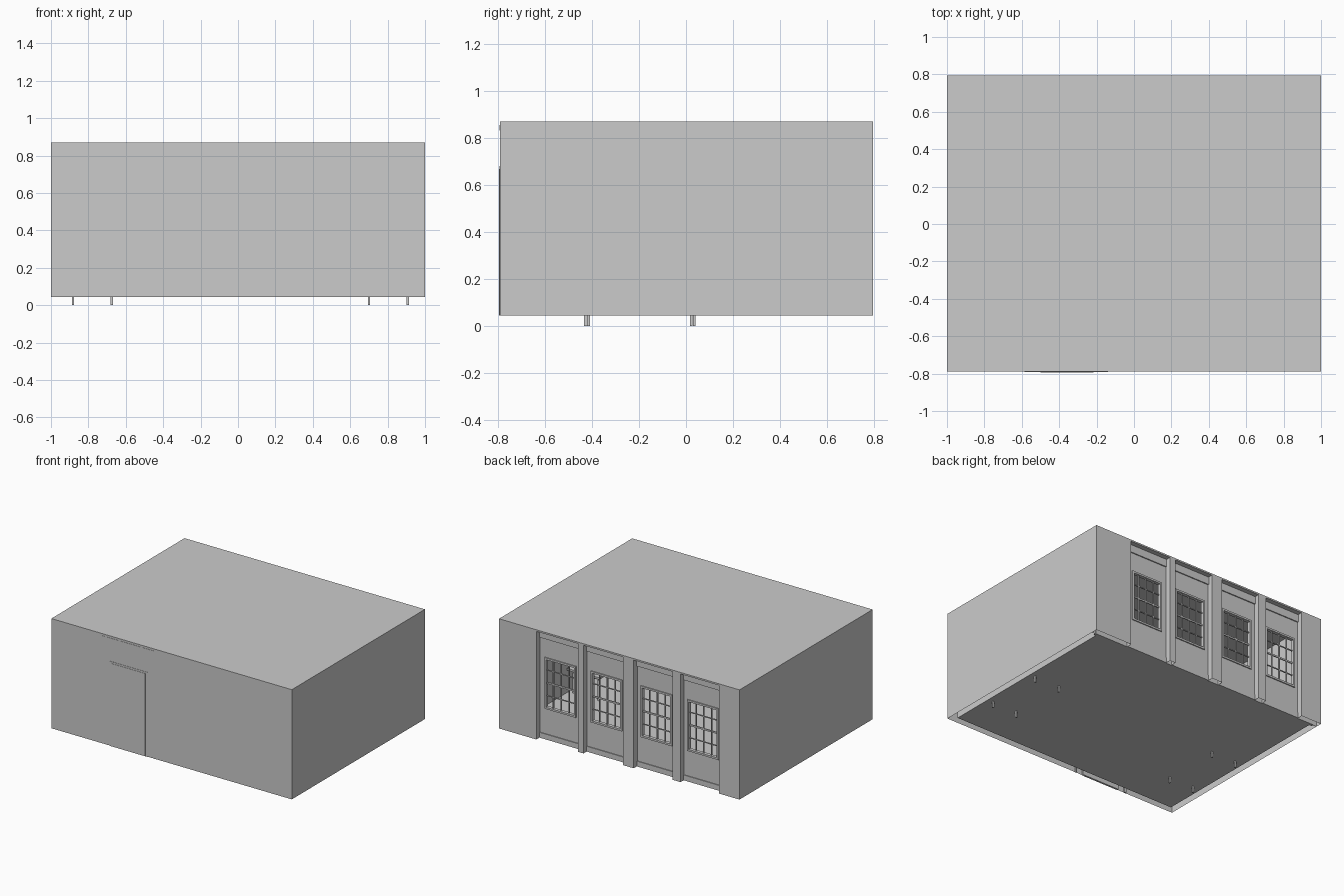
import bpy, bmesh
from mathutils import Vector

if "Cube" in bpy.data.objects:
    bpy.data.objects.remove(bpy.data.objects["Cube"])

Z0, Z1 = 0.045, 0.87          # shell bottom and top
YF, YB = -0.789, 0.793        # front and back planes
REC = 0.75                    # recessed window wall plane
WZ0, WZ1, WW = 0.275, 0.66, 0.26
# bays between the pillars on the back, as (x min, x max)
BAYS = [(-0.828, -0.51), (-0.445, -0.12), (-0.03, 0.297), (0.345, 0.69)]


def finish(name, bm):
    me = bpy.data.meshes.new(name)
    bm.to_mesh(me)
    bm.free()
    ob = bpy.data.objects.new(name, me)
    bpy.context.collection.objects.link(ob)
    return ob


def add_box(bm, a, b, skip=()):
    """Box from corner a to b; skip lists outward directions left open."""
    vs = bmesh.ops.create_cube(bm, size=1)['verts']
    for v in vs:
        v.co = Vector([a[i] + (v.co[i] + 0.5) * (b[i] - a[i]) for i in range(3)])
    faces = {f for v in vs for f in v.link_faces}
    for f in faces:
        f.normal_update()
    gone = [f for f in faces if any(f.normal.dot(Vector(d)) > 0.9 for d in skip)]
    bmesh.ops.delete(bm, geom=gone, context='FACES')


def boxes(name, items, skip=()):
    bm = bmesh.new()
    for a, b in items:
        add_box(bm, a, b, skip)
    return finish(name, bm)


DOWN, BACK = (0, 0, -1), (0, 1, 0)

# Outer shell, open below and at the back
boxes("outer_shell", [((-1, YF, Z0), (1, YB, Z1))], (DOWN, BACK))

# Inner room lining with floor and ceiling
room = boxes("room_lining", [((-0.95, -0.74, Z0 + 0.002), (0.95, REC - 0.012, 0.84))], (BACK,))

# Pillars and roof edge on the back
edges = [-1] + [x for bay in BAYS for x in bay] + [1]
boxes("back_pillars", [((edges[i], REC - 0.005, Z0), (edges[i + 1], YB, Z1))
                       for i in range(0, len(edges), 2)], (DOWN,))
boxes("roof_edge", [((x0, REC - 0.005, Z1 - 0.012), (x1, YB, Z1)) for x0, x1 in BAYS])

# Recessed back wall with window openings
wins = [((x0 + x1) / 2 - WW / 2, (x0 + x1) / 2 + WW / 2) for x0, x1 in BAYS]
xs = [-0.97] + [x for w in wins for x in w] + [0.97]
zs = [Z0, WZ0, WZ1, Z1 - 0.005]
bm = bmesh.new()
grid = [[bm.verts.new((x, REC, z)) for z in zs] for x in xs]
for i in range(len(xs) - 1):
    for j in range(3):
        if not (i % 2 == 1 and j == 1):
            bm.faces.new((grid[i][j], grid[i][j + 1], grid[i + 1][j + 1], grid[i + 1][j]))
wall = finish("back_wall", bm)
mod = wall.modifiers.new("thickness", 'SOLIDIFY')
mod.thickness = 0.02
mod.offset = -1

# Base moulding and header in each bay
boxes("bay_mouldings",
      [((x0, REC - 0.005, z0), (x1, REC + p, z1)) for x0, x1 in BAYS
       for z0, z1, p in ((Z0, 0.085, 0.006), (0.80, Z1 - 0.013, 0.008))])

# Windows: frame, sash bars and sill
def window(x0, x1):
    t, m = 0.014, 0.003
    ya, yb = REC - 0.018, REC + 0.008
    parts = [((x0, ya, WZ0), (x0 + t, yb, WZ1)), ((x1 - t, ya, WZ0), (x1, yb, WZ1)),
             ((x0 + t, ya, WZ1 - t), (x1 - t, yb, WZ1)),
             ((x0 + t, ya, WZ0), (x1 - t, yb, WZ0 + t))]
    for k in (1, 2, 3):
        x = x0 + (x1 - x0) * k / 4
        z = WZ0 + (WZ1 - WZ0) * k / 4
        w = 2 * m if k == 2 else m
        parts.append(((x - m, REC - 0.013, WZ0 + t), (x + m, REC - 0.003, WZ1 - t)))
        parts.append(((x0 + t, REC - 0.012, z - w), (x1 - t, REC - 0.004, z + w)))
    boxes("window", parts)

for w in wins:
    window(*w)

# Door surround on the front: side boards, header, casing and leaf
def front(x0, x1, z0, z1, p):
    return ((x0, YF - p, z0), (x1, YF + 0.01, z1))

boxes("door_surround", [front(-0.585, -0.57, Z0, 0.77, 0.001),
                        front(-0.145, -0.138, Z0, 0.77, 0.001),
                        front(-0.585, -0.138, 0.77, 0.83, 0.001),
                        front(-0.585, -0.138, 0.83, 0.855, 0.0018)])
boxes("door_casing", [front(-0.517, -0.5, Z0, 0.68, 0.002),
                      front(-0.217, -0.2, Z0, 0.68, 0.002),
                      front(-0.5, -0.217, 0.667, 0.68, 0.002)])
boxes("door_leaf", [front(-0.5, -0.217, Z0, 0.667, 0.004)])

# Tables inside, with legs reaching through the floor
def table(xa, xb, ya, yb):
    h = 0.006
    parts = [((xa - 0.03, ya - 0.04, 0.225), (xb + 0.03, yb + 0.04, 0.24)),
             ((xa, ya, 0.20), (xb, yb, 0.225))]
    for x in (xa, xb):
        for y in (ya, yb):
            parts.append(((x - h, y - h, 0), (x + h, y + h, 0.2)))
    boxes("table", parts)

table(-0.882, -0.675, -0.427, 0.022)
table(0.70, 0.908, -0.414, 0.035)
